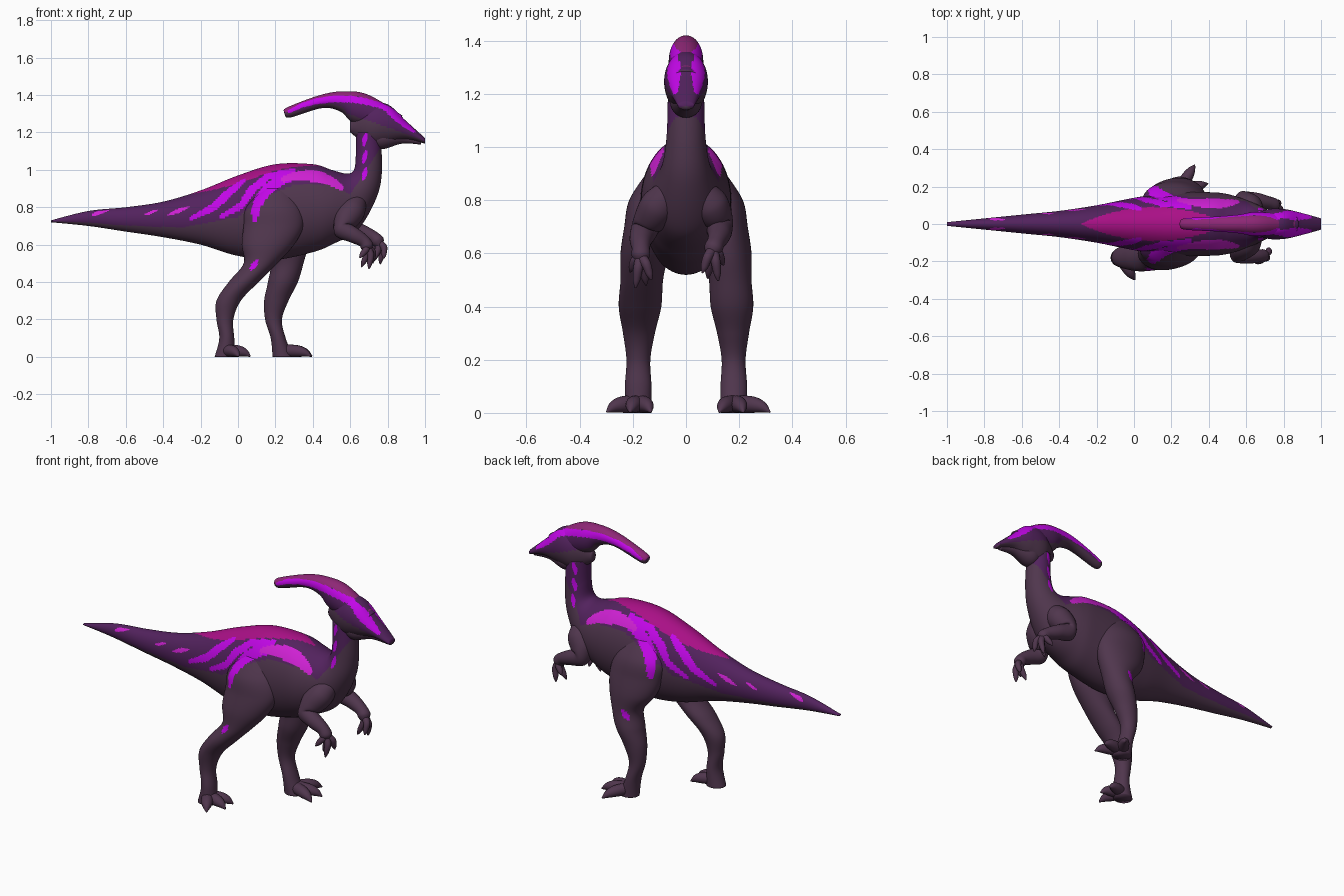
import bpy, bmesh, math
from mathutils import Vector

default = bpy.data.objects.get("Cube")
if default:
    bpy.data.objects.remove(default)

# ---------- colours ----------
def material(name, red, green, blue):
    colour = (red, green, blue, 1)
    mat = bpy.data.materials.new(name)
    mat.use_nodes = True
    mat.diffuse_color = colour
    shader = mat.node_tree.nodes["Principled BSDF"]
    shader.inputs["Base Color"].default_value = colour
    shader.inputs["Roughness"].default_value = .8
    return mat

PALETTE = [material("dusky hide", .08, .037, .075),
           material("deep purple", .085, .016, .11),
           material("magenta back", .4, .005, .24),
           material("muted rose", .27, .02, .18),
           material("bright violet", .54, .002, .8),
           material("orchid pink", .62, .015, .65),
           material("dark eye", .01, .006, .01)]
HIDE, PURPLE, BACK, ROSE, VIOLET, PINK, EYE = range(len(PALETTE))

# ---------- geometry helpers ----------
def spline(before, start, end, after, t):
    """Catmull-Rom blend between start and end."""
    slope_in, slope_out = (end - before) / 2, (after - start) / 2
    cubic = slope_in + slope_out - (end - start) * 2
    square = end - start - slope_in - cubic
    return start + (slope_in + (square + cubic * t) * t) * t

def loft(name, rings, around=32, steps=8):
    """Smooth closed skin through rings given as (centre, up radius, side radius)."""
    last = len(rings) - 1
    dense = []
    for i in range(last):
        quad = [rings[max(0, min(last, i + k))] for k in (-1, 0, 1, 2)]
        for step in range(steps):
            dense.append([spline(*track, step / steps) for track in zip(*quad)])
    dense.append(rings[last])
    bm = bmesh.new()
    loops = []
    for centre, up, side in dense:
        angles = [math.tau * k / around for k in range(around)]
        loops.append([bm.verts.new(centre + up * math.cos(a) + side * math.sin(a)) for a in angles])
    for one, two in zip(loops, loops[1:]):
        for k in range(around):
            bm.faces.new((one[k - 1], one[k], two[k], two[k - 1]))
    for ring, row in ((loops[0], dense[0]), (loops[-1], dense[-1])):
        pole = bm.verts.new(row[0])
        for k in range(around):
            bm.faces.new((ring[k - 1], ring[k], pole))
    bmesh.ops.recalc_face_normals(bm, faces=bm.faces)
    mesh = bpy.data.meshes.new(name)
    bm.to_mesh(mesh)
    bm.free()
    mesh.shade_smooth()
    for mat in PALETTE:
        mesh.materials.append(mat)
    obj = bpy.data.objects.new(name, mesh)
    bpy.context.collection.objects.link(obj)
    return obj

def profile(name, rows, y=lambda z: 0, **detail):
    """Loft from side outline rows: first x and z, opposite x and z, half width."""
    rings = []
    for first_x, first_z, other_x, other_z, width in rows:
        first = Vector((first_x, y(first_z), first_z))
        other = Vector((other_x, y(other_z), other_z))
        rings.append(((first + other) / 2, (first - other) / 2, Vector((0, width, 0))))
    return loft(name, rings, **detail)

def tube(name, points, radii, **detail):
    """Round limb through points."""
    points = [Vector(p) for p in points]
    rings = []
    for i, (point, radius) in enumerate(zip(points, radii)):
        run = points[min(i + 1, len(points) - 1)] - points[max(i - 1, 0)]
        side = run.cross(Vector((.3, 1, .2))).normalized()
        rings.append((point, side * radius, run.normalized().cross(side) * radius))
    return loft(name, rings, **detail)

# ---------- painting helpers ----------
def arc(x, z, wide, high, start, stop):
    """Points along part of an ellipse in the side view, angles in degrees."""
    pieces = 8
    angles = [math.radians(start + (stop - start) * i / pieces) for i in range(pieces + 1)]
    return [(x + wide * math.cos(a), z + high * math.sin(a)) for a in angles]

def on_stripe(x, z, points, width):
    """True inside a tapered band along a side-view polyline."""
    spot = Vector((x, z))
    for i, (start, end) in enumerate(zip(points, points[1:])):
        start, run = Vector(start), Vector(end) - Vector(start)
        t = max(0, min(1, (spot - start).dot(run) / run.length_squared))
        taper = .5 + .5 * math.sin(math.pi * (i + t) / (len(points) - 1))
        if (spot - start - run * t).length < width * taper:
            return True
    return False

def level(x, line):
    for (start_x, start_z), (end_x, end_z) in zip(line, line[1:]):
        if x <= end_x:
            break
    return start_z + (end_z - start_z) * (x - start_x) / (end_x - start_x)

def no_ridge(x, y, z):
    return False

def back_ridge(x, y, z):
    return z > .8 and abs(y) < .09 * (1 - ((x - .11) / .4) ** 2)

def crest_ridge(x, y, z):
    return z > 1.3 and x < .86 and abs(y) < .045

def paint(obj, line, stripes, ridge=no_ridge, ridge_colour=BACK):
    for face in obj.data.polygons:
        x, y, z = face.center
        facing = face.normal.z
        if z > level(x, line) and facing > -.45:
            face.material_index = PURPLE
        if facing > .1 and ridge(x, y, z):
            face.material_index = ridge_colour
        outward = abs(y) > .02 and face.normal.y * y > 0 and facing > -.5
        for points, width, colour in stripes:
            if outward and on_stripe(x, z, points, width):
                face.material_index = colour

BODY_LINE = [(-1, .72), (-.3, .69), (0, .75), (.15, .86), (.3, .92), (.5, .92), (.6, .87), (.75, 1.1)]
HEAD_LINE = [(.2, 1.3), (.5, 1.33), (.85, 1.21), (1, 1.15)]
FLANK = [(arc(.36, .75, .27, .22, 185, 90), .03, VIOLET),
         (arc(.36, .75, .27, .22, 115, 45), .03, PINK),
         ([(-.09, .75), (.02, .81), (.07, .89), (.16, .965), (.3, 1)], .021, VIOLET),
         ([(-.25, .74), (-.13, .8), (-.04, .885), (.03, .94)], .022, VIOLET)]
for x, run in ((-.37, .1), (-.5, .07), (-.77, .14)):
    FLANK.append(([(x, .76), (x + run, .77 + run * run * 3)], run / 9, PINK))
for z in (.95, 1.04, 1.13):
    FLANK.append(([(.67, z), (.685, z + .06)], .013, VIOLET))
CREST = [(arc(.55, 1.19, .36, .19, 140, 25), .018, VIOLET),
         ([(.8, 1.31), (.87, 1.26), (.94, 1.205)], .016, VIOLET)]

# ---------- body, tail and neck ----------
tops = [.73, .78, .8, .83, .89, .97, 1.03, 1.03]
bottoms = [.72, .7, .67, .64, .6, .54, .52, .56]
widths = [.01, .03, .05, .07, .1, .14, .17, .17]
rows = [(i / 5 - 1, top, i / 5 - 1, bottom, width)
        for i, (top, bottom, width) in enumerate(zip(tops, bottoms, widths))]
rows += [(.5, 1, .5, .6, .16), (.58, .98, .64, .68, .125), (.62, 1, .74, .85, .09),
         (.63, 1.08, .77, 1, .073), (.63, 1.2, .76, 1.2, .068)]
body = profile("body_tail_and_neck", rows, around=120, steps=20)
paint(body, BODY_LINE, FLANK, back_ridge)

# ---------- head, jaw, crest and eyes ----------
tops = [1.26, 1.35, 1.35, 1.26, 1.17]
bottoms = [1.2, 1.13, 1.14, 1.16, 1.14]
widths = [.02, .075, .08, .058, .03]
head = profile("head", [(.6 + i / 10, top, .6 + i / 10, bottom, width)
                        for i, (top, bottom, width) in enumerate(zip(tops, bottoms, widths))],
               around=64, steps=16)
paint(head, HEAD_LINE, CREST)
tube("lower_jaw", [(.7, 0, 1.18), (.77, 0, 1.17), (.88, 0, 1.17), (.98, 0, 1.15)],
     [.04, .06, .03, .015])
crest = profile("crest", [
    (.245, 1.31, .25, 1.295, .01), (.265, 1.335, .28, 1.28, .03), (.44, 1.4, .45, 1.33, .04),
    (.57, 1.42, .55, 1.31, .05), (.7, 1.4, .62, 1.25, .065), (.88, 1.29, .8, 1.2, .055)],
    around=72, steps=18)
paint(crest, HEAD_LINE, CREST, crest_ridge, ROSE)

def eye(word, side):
    ball = tube(word + "_eye", [(.815, side * y, 1.245) for y in (.06, .072, .077)],
                [.01, .008, .003], around=16)
    for face in ball.data.polygons:
        face.material_index = EYE

# ---------- limbs ----------
def leg(word, side, centres, stride):
    depths = [.08, .15, .16, .14, .09, .08, .065, .045, .04, .055]
    widths = [.05, .09, .09, .09, .08, .08, .06, .045, .05, .05]
    rows = []
    for i, (x, depth, width) in enumerate(zip(centres, depths, widths)):
        z = .9 - i / 10
        rows.append((x + depth, z, x - depth, z, width))
    limb = profile(word + "_leg", rows, y=lambda z: side * (.18 - .11 * z ** 3), around=64, steps=10)
    knee = centres[4] - .05
    paint(limb, BODY_LINE, FLANK + [([(knee, .47), (knee + .03, .51)], .016, VIOLET)])
    # toes fan outward from the sole
    for name, angle in (("inner", -20), ("middle", 13), ("outer", 58)):
        turn = math.radians(angle)
        shares = [i / 6 for i in range(7)]
        radii = [.03 * (1 - f ** 4) + .003 for f in shares]
        path = [(centres[-1] + stride * f * math.cos(turn),
                 side * (.18 + stride * f * math.sin(turn)), r) for f, r in zip(shares, radii)]
        tube(f"{word}_{name}_toe", path, radii, around=20)

def arm(word, side, reach):
    path = [(.64, .05, .84), (.61, .1, .78), (.57, .14, .72), (.56, .16, .68),
            (.62, .17, .65), (.67, .17, .62), (.69, .17, .59), (.69, .17, .56)]
    radii = [.05, .07, .06, .05, .042, .034, .034, .014]
    mirror = Vector((1, side, 1))
    joints = [(Vector(p) + Vector(reach) * i / 7) * mirror for i, p in enumerate(path)]
    tube(word + "_arm", joints, radii)
    # curled fingers hang from the wrist
    wrist = joints[-2]
    for name, drop in (("first", (-.03, -.02, -.11)), ("second", (.01, .02, -.12)),
                       ("third", (.03, -.04, -.09)), ("fourth", (-.04, .04, -.06))):
        tip = wrist + Vector(drop) * mirror
        knuckle = wrist.lerp(tip, .5) + Vector((.015, 0, .015))
        tube(f"{word}_{name}_finger", [wrist, knuckle, knuckle.lerp(tip, .6), tip],
             [.02, .018, .014, .003], around=16)

leg("right", -1, [.2, .19, .19, .16, .12, .03, -.05, -.07, -.06, -.07], .14)
leg("left", 1, [.2, .2, .22, .235, .26, .24, .205, .19, .215, .24], .16)
arm("right", -1, (0, 0, 0))
arm("left", 1, (.07, -.08, .03))
for word, side in (("right", -1), ("left", 1)):
    eye(word, side)
